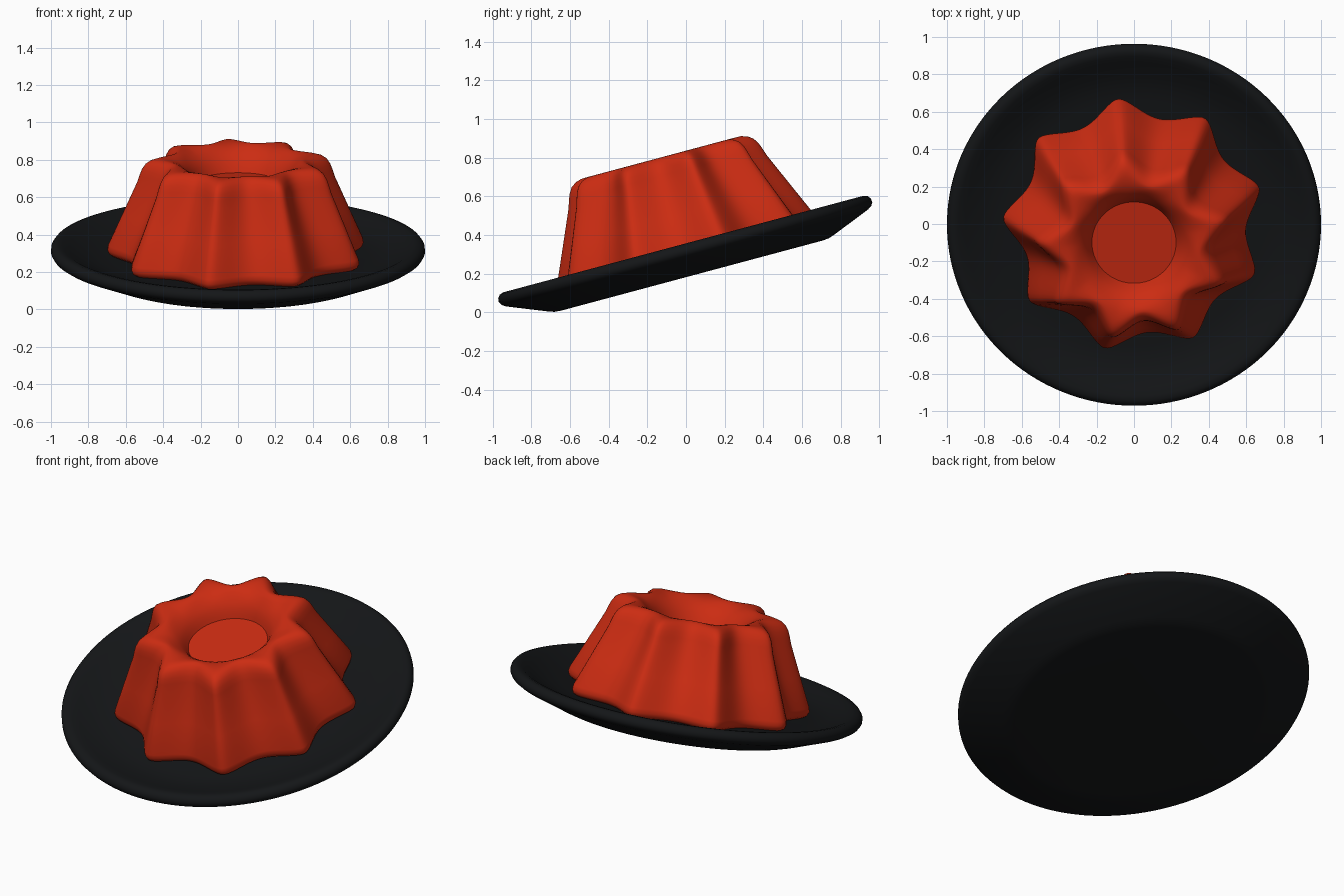
import bpy, bmesh, math

if "Cube" in bpy.data.objects:
    bpy.data.objects.remove(bpy.data.objects["Cube"])

TILT = math.radians(15)
LOBES = 9
PHASE = math.radians(17)


def material(name, color):
    m = bpy.data.materials.new(name)
    m.diffuse_color = (*color, 1)
    m.use_nodes = True
    m.node_tree.nodes["Principled BSDF"].inputs["Base Color"].default_value = m.diffuse_color
    return m


def flute(a):
    # 0 at the narrow rounded lobe tips, 1 in the wide valleys
    e = 0.22
    s = math.sin(LOBES / 2 * (a - PHASE))
    return (math.sqrt(s * s + e * e) - e) / (math.sqrt(1 + e * e) - e)


def lathe(name, profile, segments, mat):
    # profile: (radius, height, flute depth), from bottom pole to top pole
    bm = bmesh.new()
    rings = []
    for r, z, depth in profile:
        if r == 0:
            rings.append([bm.verts.new((0, 0, z))] * segments)
            continue
        ring = []
        for i in range(segments):
            a = 2 * math.pi * i / segments
            rr = r - depth * flute(a)
            ring.append(bm.verts.new((rr * math.cos(a), rr * math.sin(a), z)))
        rings.append(ring)
    for lo, hi in zip(rings, rings[1:]):
        for i in range(segments):
            j = (i + 1) % segments
            quad = dict.fromkeys((lo[i], lo[j], hi[j], hi[i]))
            bm.faces.new(list(quad))
    bmesh.ops.recalc_face_normals(bm, faces=bm.faces)
    me = bpy.data.meshes.new(name)
    bm.to_mesh(me)
    bm.free()
    me.materials.append(mat)
    ob = bpy.data.objects.new(name, me)
    bpy.context.collection.objects.link(ob)
    ob.rotation_euler.x = TILT
    ob.location = (0, 0.03, 0.19)
    bpy.ops.object.select_all(action='DESELECT')
    ob.select_set(True)
    bpy.context.view_layer.objects.active = ob
    bpy.ops.object.shade_smooth_by_angle(angle=math.radians(40))
    return ob


# Shallow tilted plate
plate = [(0, 0, 0), (0.70, 0, 0), (0.735, 0.003, 0), (0.77, 0.015, 0),
         (0.97, 0.095, 0), (0.99, 0.108, 0), (1.0, 0.125, 0),
         (0.998, 0.145, 0), (0.985, 0.162, 0), (0.965, 0.169, 0),
         (0.94, 0.165, 0), (0.90, 0.147, 0), (0.82, 0.115, 0),
         (0.75, 0.098, 0), (0.68, 0.092, 0), (0, 0.09, 0)]
lathe("plate", plate, 128, material("black_plate", (0.007, 0.008, 0.009)))

# Fluted jelly with a dished top
jelly = [(0, 0.088, 0), (0.64, 0.088, 0.09), (0.672, 0.092, 0.095),
         (0.692, 0.104, 0.10), (0.70, 0.125, 0.10), (0.696, 0.15, 0.10),
         (0.62, 0.32, 0.10), (0.54, 0.50, 0.10), (0.527, 0.54, 0.10),
         (0.514, 0.573, 0.10), (0.495, 0.602, 0.098), (0.468, 0.621, 0.09),
         (0.435, 0.631, 0.076), (0.40, 0.632, 0.052), (0.36, 0.628, 0.026),
         (0.325, 0.617, 0.01), (0.295, 0.60, 0), (0.27, 0.577, 0),
         (0.25, 0.55, 0), (0.235, 0.522, 0), (0.225, 0.50, 0), (0, 0.50, 0)]
lathe("jelly", jelly, 216, material("red_jelly", (0.6, 0.025, 0.006)))
